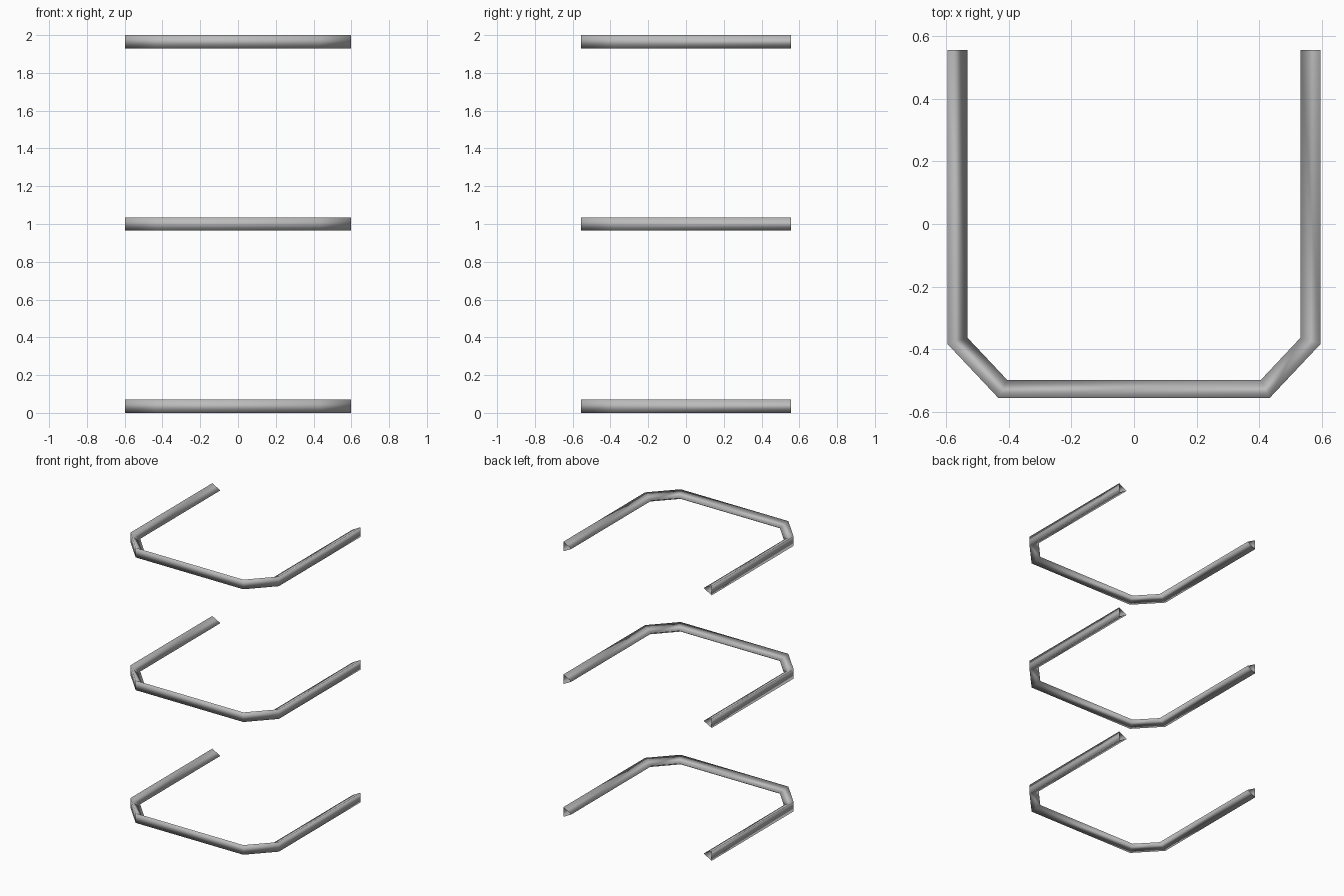
import bpy, bmesh

cube = bpy.data.objects.get("Cube")
if cube:
    bpy.data.objects.remove(cube, do_unlink=True)

# Plain metal grey
metal = bpy.data.materials.new("grey metal")
metal.use_nodes = True
GREY = (0.5, 0.5, 0.5, 1)
metal.diffuse_color = GREY
metal.node_tree.nodes["Principled BSDF"].inputs["Base Color"].default_value = GREY

HEIGHT = 0.07
# Half paths from the wall end to the front bar: outer wall and inner ridge
OUTER = [(0.597, 0.557), (0.597, -0.383), (0.433, -0.557)]
INNER = [(0.532, 0.557), (0.532, -0.364), (0.406, -0.498)]


def full_path(half):
    return half + [(-x, y) for x, y in reversed(half)]


def make_rung(name, z):
    """Three-sided bent bar, open where it meets the wall."""
    bm = bmesh.new()
    rings = []
    for (ox, oy), (ix, iy) in zip(full_path(OUTER), full_path(INNER)):
        section = [(ox, oy, HEIGHT / 2), (ox, oy, -HEIGHT / 2), (ix, iy, 0)]
        rings.append([bm.verts.new(p) for p in section])
    for a, b in zip(rings, rings[1:]):
        for i in range(3):
            j = (i + 1) % 3
            bm.faces.new((a[i], a[j], b[j], b[i])).smooth = True
    bm.normal_update()
    # Outer wall of the first leg must face +x
    if bm.faces[:][0].normal.x < 0:
        bmesh.ops.reverse_faces(bm, faces=bm.faces[:])
    mesh = bpy.data.meshes.new(name)
    bm.to_mesh(mesh)
    bm.free()
    mesh.materials.append(metal)
    rung = bpy.data.objects.new(name, mesh)
    rung.location.z = z
    bpy.context.collection.objects.link(rung)


# Three evenly spaced rungs
for i, label in enumerate(("lower", "middle", "upper")):
    make_rung(label + "_rung", HEIGHT / 2 + i * (2 - HEIGHT) / 2)
